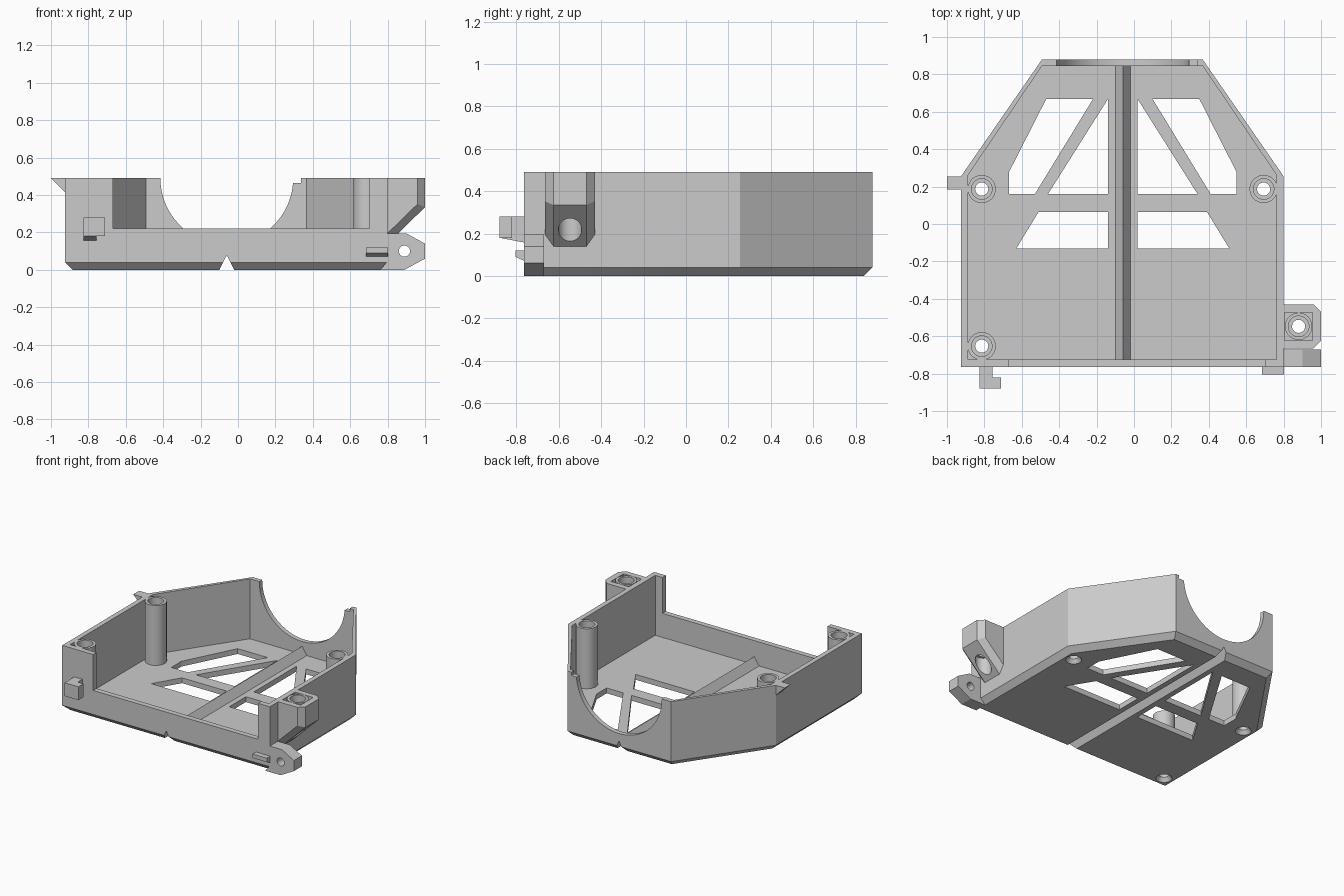
import bpy, bmesh, math
from mathutils import Vector

if "Cube" in bpy.data.objects:
    bpy.data.objects.remove(bpy.data.objects["Cube"], do_unlink=True)

grey = bpy.data.materials.new("plain grey")
grey.use_nodes = True
COLOR = (0.6, 0.6, 0.6, 1)
grey.diffuse_color = COLOR
grey.node_tree.nodes["Principled BSDF"].inputs["Base Color"].default_value = COLOR

TOP, FLOOR, MID = 0.49, 0.04, -0.06


def loft(name, rings):
    """Closed solid through rings of 3D points."""
    bm = bmesh.new()
    loops = [[bm.verts.new(p) for p in ring] for ring in rings]
    n = len(loops[0])
    for a, b in zip(loops, loops[1:]):
        for i in range(n):
            j = (i + 1) % n
            bm.faces.new((a[i], a[j], b[j], b[i]))
    bm.faces.new(loops[0][::-1])
    bm.faces.new(loops[-1])
    bmesh.ops.recalc_face_normals(bm, faces=bm.faces)
    mesh = bpy.data.meshes.new(name)
    bm.to_mesh(mesh)
    bm.free()
    mesh.materials.append(grey)
    ob = bpy.data.objects.new(name, mesh)
    bpy.context.collection.objects.link(ob)
    return ob


def prism(name, pts, a, b, axis="z"):
    """Extrude a 2D outline from a to b along z, or along y for an (x, z) outline."""
    put = (lambda p, t: (p[0], p[1], t)) if axis == "z" else (lambda p, t: (p[0], t, p[1]))
    return loft(name, [[put(p, t) for p in pts] for t in (a, b)])


def rect(x0, x1, y0, y1):
    return [(x0, y0), (x1, y0), (x1, y1), (x0, y1)]


def circle(x, y, r, n=40):
    return [(x + r * math.cos(math.tau * i / n), y + r * math.sin(math.tau * i / n)) for i in range(n)]


def inset(pts, d):
    """Move every edge of a counter-clockwise outline inward by d."""
    out = []
    for i, p in enumerate(pts):
        p = Vector(p)
        e1 = (p - Vector(pts[i - 1])).normalized()
        e2 = (Vector(pts[(i + 1) % len(pts)]) - p).normalized()
        n1, n2 = Vector((-e1.y, e1.x)), Vector((-e2.y, e2.x))
        out.append(tuple(p + (n1 + n2) * d / (1 + n1.dot(n2))))
    return out


def combine(ob, tool, op="DIFFERENCE"):
    mod = ob.modifiers.new(op.title(), "BOOLEAN")
    mod.operation, mod.solver, mod.object = op, "EXACT", tool
    graph = bpy.context.evaluated_depsgraph_get()
    mesh = bpy.data.meshes.new_from_object(ob.evaluated_get(graph))
    ob.modifiers.clear()
    ob.data = mesh
    bpy.data.objects.remove(tool, do_unlink=True)


# Tray: chamfered base, hollowed out, with thinner slanted walls
outline = [(-0.925, -0.765), (0.80, -0.765), (0.80, 0.255), (0.367, 0.88), (-0.492, 0.88), (-0.925, 0.255)]
inner = [(-0.888, -0.725), (0.763, -0.725), (0.763, 0.26), (0.367, 0.845), (-0.492, 0.845), (-0.888, 0.26)]
levels = [(inset(outline, 0.04), 0), (outline, 0.04), (outline, TOP)]
body = loft("tray_body", [[(x, y, z) for x, y in pts] for pts, z in levels])
combine(body, prism("cavity", inner, FLOOR, 0.7))

# Roof-shaped floor ridge with a groove beneath it
ridge = [(MID - 0.04, 0.02), (MID + 0.04, 0.02), (MID + 0.04, FLOOR), (MID, 0.10), (MID - 0.04, FLOOR)]
combine(body, prism("ridge", ridge, -0.74, 0.86, "y"), "UNION")
groove = [(MID - 0.045, -0.01), (MID + 0.045, -0.01), (MID, 0.078)]
combine(body, prism("groove", groove, -1, 1, "y"))

# Low front wall, round opening in the back wall and its small step
combine(body, prism("front_gap", rect(-0.668, 0.703, 0.22, 0.7), -0.9, -0.70, "y"))
combine(body, prism("back_arch", circle(MID, TOP, 0.355, 96), 0.8, 1, "y"))
combine(body, prism("arch_step", rect(0.25, 0.337, 0.465, 0.7), 0.8, 1, "y"))

# Floor windows, mirrored about the ridge
windows = [
    [(-0.47, 0.667), (-0.22, 0.667), (-0.53, 0.16), (-0.667, 0.16), (-0.667, 0.28)],
    [(-0.14, 0.667), (-0.14, 0.16), (-0.46, 0.16)],
    [(-0.51, 0.065), (-0.14, 0.065), (-0.14, -0.132), (-0.63, -0.132)],
]
for pts in windows:
    combine(body, prism("window", pts, -0.1, 0.2))
    combine(body, prism("window", [(2 * MID - x, y) for x, y in pts], -0.1, 0.2))

# Screw posts with counterbores, and countersunk holes below
parts = [body]
posts = {"back_right_post": (-0.814, 0.187), "back_left_post": (0.693, 0.187), "front_right_post": (-0.814, -0.653)}
for name, (x, y) in posts.items():
    post = prism(name, circle(x, y, 0.075), FLOOR - 0.005, TOP)
    combine(post, prism("bore", circle(x, y, 0.035), -0.1, 0.7))
    combine(post, prism("counterbore", circle(x, y, 0.055), 0.40, 0.7))
    combine(body, prism("bore", circle(x, y, 0.035), -0.1, 0.3))
    sink = [[(px, py, z) for px, py in circle(x, y, r)] for r, z in ((0.062, -0.01), (0.034, 0.03))]
    combine(body, loft("countersink", sink))
    parts.append(post)

# Side screw lug: sloped underside, outer edges chamfered, drilled through
lug = prism("left_screw_lug", [(0.79, 0.13), (1.0, 0.335), (1.0, TOP), (0.79, TOP)], -0.665, -0.43, "y")
bm = bmesh.new()
bm.from_mesh(lug.data)
outer = [e for e in bm.edges
         if abs(e.verts[0].co.y - e.verts[1].co.y) < 0.01
         and any(v.co.x > 0.9 and v.co.z < 0.4 for v in e.verts)]
bmesh.ops.bevel(bm, geom=outer, offset=0.04, segments=1, affect="EDGES")
bm.to_mesh(lug.data)
bm.free()
cx, cy = 0.88, -0.547
pocket = prism("pocket", rect(cx - 0.075, cx + 0.075, cy - 0.075, cy + 0.075), 0.45, 0.7)
combine(pocket, prism("boss", circle(cx, cy, 0.073), 0.4, 0.8))
combine(lug, pocket)
combine(lug, prism("bore", circle(cx, cy, 0.035), 0, 0.7))
combine(lug, prism("counterbore", circle(cx, cy, 0.055), 0.42, 0.7))
combine(lug, prism("lower_counterbore", circle(cx, cy, 0.055), 0, 0.30))

# Hinge tab at the front corner
tab_profile = [(0.76, 0), (0.89, 0), (1.0, 0.06), (1.0, 0.14), (0.90, 0.195), (0.795, 0.195), (0.795, 0.04)]
tab = prism("hinge_tab", tab_profile, -0.765, -0.67, "y")
combine(tab, prism("pin_hole", circle(0.89, 0.10, 0.03), -1, 0, "y"))

# Wedge on the right wall
wedge = prism("right_wedge", [(-0.91, 0.40), (-0.91, TOP), (-1.0, TOP)], 0.185, 0.255, "y")

# Front hook: sloped stem and a square end
stem = loft("front_hook_stem", [
    [(x, -0.75, z) for x, z in rect(-0.825, -0.757, 0.155, 0.28)],
    [(x, -0.88, z) for x, z in rect(-0.825, -0.757, 0.18, 0.28)]])
hook = prism("front_hook_end", rect(-0.78, -0.71, 0.18, 0.28), -0.88, -0.82, "y")

# Small front catch
catch = loft("front_catch", [
    [(x, -0.75, z) for x, z in rect(0.685, 0.803, 0.065, 0.12)],
    [(x, -0.805, z) for x, z in rect(0.685, 0.803, 0.09, 0.12)]])

# Smooth the round surfaces and keep edges sharp
for ob in parts + [lug, tab, wedge, stem, hook, catch]:
    ob.data.shade_smooth()
    ob.data.set_sharp_from_angle(angle=math.radians(25))
